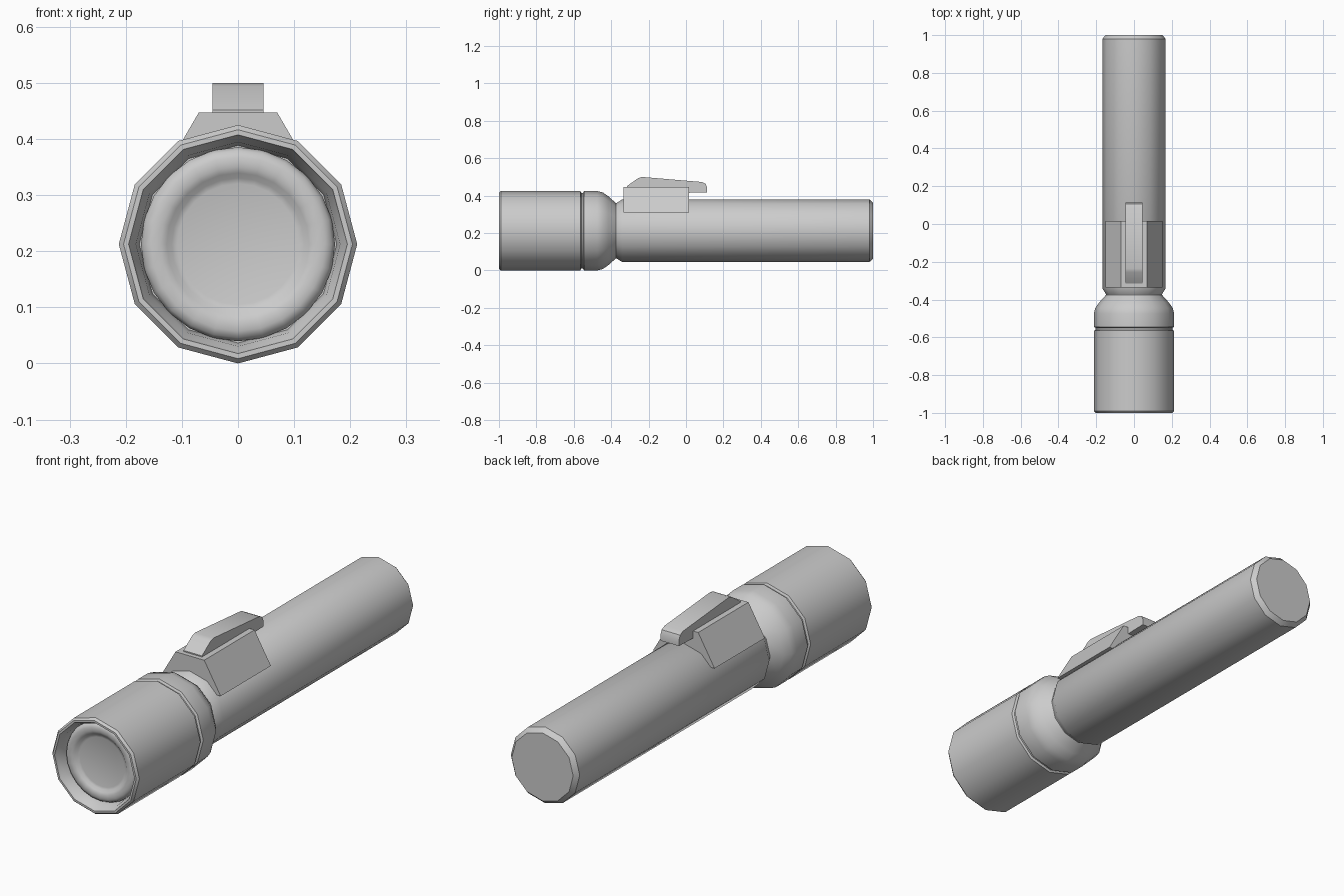
import bpy, bmesh, math

if "Cube" in bpy.data.objects:
    bpy.data.objects.remove(bpy.data.objects["Cube"])

AXIS_Z = 0.2125


def finish(bm, name, angle):
    bmesh.ops.recalc_face_normals(bm, faces=bm.faces)
    me = bpy.data.meshes.new(name)
    bm.to_mesh(me)
    bm.free()
    ob = bpy.data.objects.new(name, me)
    bpy.context.collection.objects.link(ob)
    bpy.ops.object.select_all(action='DESELECT')
    ob.select_set(True)
    bpy.context.view_layer.objects.active = ob
    bpy.ops.object.shade_smooth_by_angle(angle=math.radians(angle))
    return ob


def lathe(name, profile, sides, angle=38):
    """Closed turned part along y from (y, radius) points, capped at both ends."""
    bm = bmesh.new()
    rings = []
    for y, r in profile:
        rings.append([bm.verts.new((r * math.sin(2 * math.pi * i / sides), y,
                                    AXIS_Z + r * math.cos(2 * math.pi * i / sides)))
                      for i in range(sides)])
    for a, b in zip(rings, rings[1:]):
        for i in range(sides):
            j = (i + 1) % sides
            bm.faces.new((a[i], a[j], b[j], b[i]))
    bm.faces.new(rings[0])
    bm.faces.new(rings[-1])
    return finish(bm, name, angle)


def prism(name, points, offset, angle=25):
    """Extrude a flat outline by an offset vector."""
    bm = bmesh.new()
    face = bm.faces.new([bm.verts.new(p) for p in points])
    ext = bmesh.ops.extrude_face_region(bm, geom=[face], use_keep_orig=True)
    verts = [v for v in ext['geom'] if isinstance(v, bmesh.types.BMVert)]
    bmesh.ops.translate(bm, verts=verts, vec=offset)
    return finish(bm, name, angle)


# Head: recess floor, stepped rim, barrel, groove and rounded shoulder
lathe("lamp_head", [
    (-0.93, 0.176), (-0.975, 0.182), (-0.99, 0.192), (-1.0, 0.195), (-1.0, 0.204),
    (-0.99, 0.2125), (-0.565, 0.2125), (-0.56, 0.203), (-0.55, 0.203),
    (-0.545, 0.2125), (-0.475, 0.2125), (-0.445, 0.205), (-0.415, 0.184),
    (-0.375, 0.148), (-0.35, 0.148)], 12)

# Lens: rounded ring around a flat sunken centre
lathe("lens", [
    (-0.92, 0.173), (-0.945, 0.173), (-0.957, 0.167), (-0.962, 0.155),
    (-0.962, 0.138), (-0.957, 0.127), (-0.949, 0.118), (-0.946, 0.108)], 24, 45)

# Handle tube with chamfered tail
lathe("handle", [
    (-0.372, 0.148), (-0.34, 0.168), (0.98, 0.168), (1.0, 0.15)], 12)

# Switch housing saddle
prism("switch_housing", [
    (-0.15, -0.335, 0.31), (0.15, -0.335, 0.31),
    (0.07, -0.335, 0.447), (-0.07, -0.335, 0.447)], (0, 0.35, 0))

# Sliding switch lever overhanging the housing
lever = [(-0.315, 0.44), (-0.315, 0.452), (-0.255, 0.494), (-0.235, 0.5),
         (0.085, 0.473), (0.105, 0.463), (0.113, 0.445), (0.113, 0.418),
         (0.0, 0.415), (0.0, 0.43)]
prism("switch_lever", [(-0.045, y, z) for y, z in lever], (0.09, 0, 0), 30)
